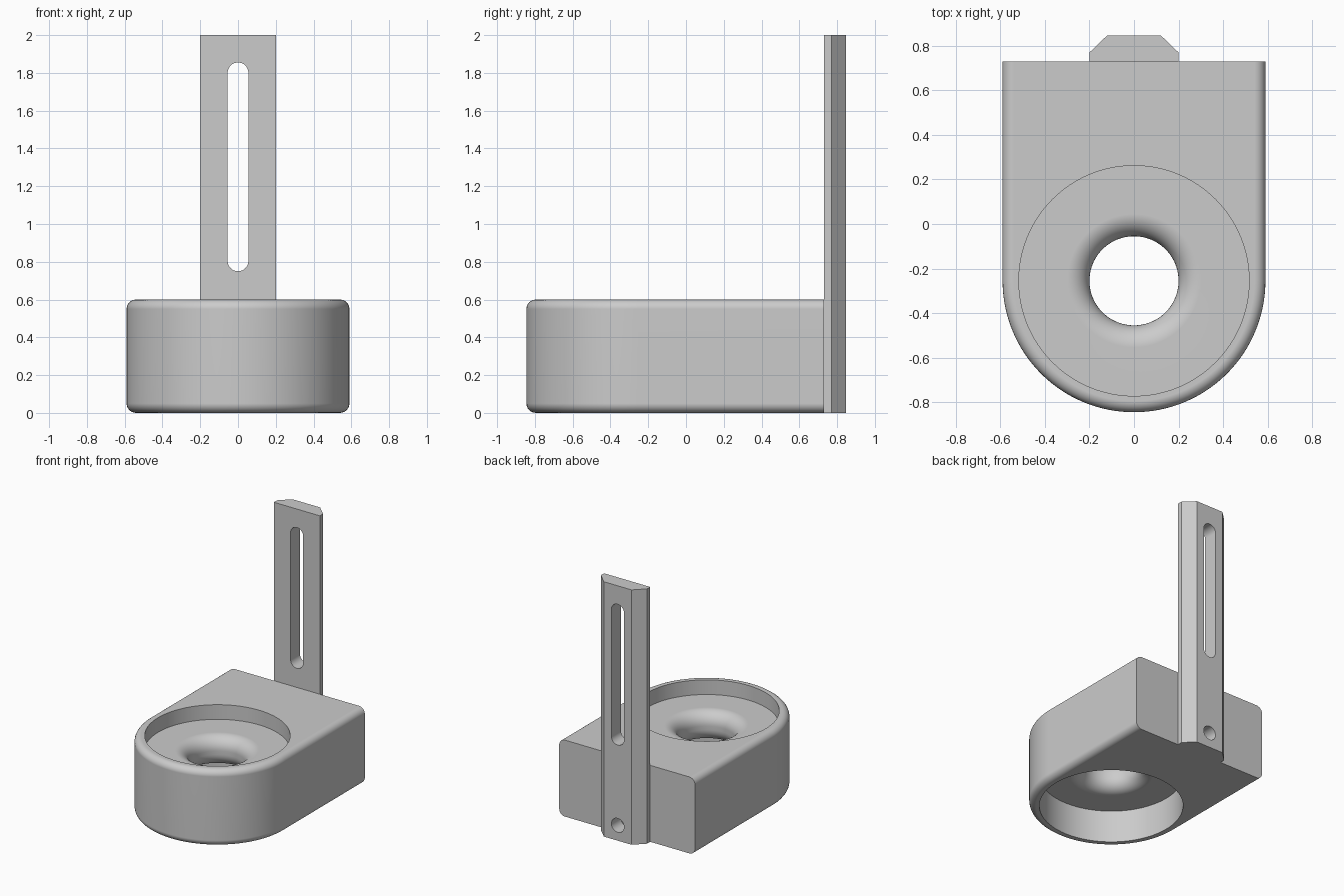
import bpy, bmesh
from math import pi, sin, cos, radians

if "Cube" in bpy.data.objects:
    bpy.data.objects.remove(bpy.data.objects["Cube"], do_unlink=True)

CY = -0.255      # centre of the round end
BACK = 0.73      # flat back of the body
HEIGHT = 0.6
RADIUS = 0.59

grey = bpy.data.materials.new("plain grey")
grey.use_nodes = True
grey.diffuse_color = (0.6, 0.6, 0.6, 1)
grey.node_tree.nodes["Principled BSDF"].inputs["Base Color"].default_value = (0.6, 0.6, 0.6, 1)


def loft(name, rings, wrap=False):
    """Skin a list of closed rings; cap the ends unless the rings wrap round."""
    bm = bmesh.new()
    rows = [[bm.verts.new(p) for p in ring] for ring in rings]
    n = len(rows[0])
    pairs = list(zip(rows, rows[1:]))
    if wrap:
        pairs.append((rows[-1], rows[0]))
    else:
        bm.faces.new(rows[0])
        bm.faces.new(rows[-1])
    for a, b in pairs:
        for i in range(n):
            j = (i + 1) % n
            bm.faces.new((a[i], a[j], b[j], b[i]))
    bmesh.ops.remove_doubles(bm, verts=bm.verts, dist=1e-6)
    bmesh.ops.recalc_face_normals(bm, faces=bm.faces)
    mesh = bpy.data.meshes.new(name)
    bm.to_mesh(mesh)
    bm.free()
    mesh.materials.append(grey)
    obj = bpy.data.objects.new(name, mesh)
    bpy.context.collection.objects.link(obj)
    return obj


def select(obj):
    bpy.ops.object.select_all(action='DESELECT')
    obj.select_set(True)
    bpy.context.view_layer.objects.active = obj


def cut(obj, cutter):
    mod = obj.modifiers.new("cut", 'BOOLEAN')
    mod.operation = 'DIFFERENCE'
    mod.solver = 'EXACT'
    mod.object = cutter
    select(obj)
    bpy.ops.object.modifier_apply(modifier=mod.name)
    bpy.data.objects.remove(cutter, do_unlink=True)


def finish(obj):
    select(obj)
    bpy.ops.object.shade_smooth_by_angle(angle=radians(30))
    mod = obj.modifiers.new("clean shading", 'WEIGHTED_NORMAL')
    mod.keep_sharp = True


def arc(cx, cz, r, start, end, steps):
    return [(cx + r * cos(radians(start + (end - start) * i / steps)),
             cz + r * sin(radians(start + (end - start) * i / steps)))
            for i in range(steps + 1)]


# Body: D-shaped outline with rounded top and bottom rims, flat back
def outline(r, z, steps=64):
    ring = [(x, y, z) for x, y in arc(0, CY, r, 180, 360, steps)]
    return ring + [(r, BACK, z), (-r, BACK, z)]


FILLET = 0.05
rim = arc(RADIUS - FILLET, FILLET, FILLET, -90, 0, 6)
rim += arc(RADIUS - FILLET, HEIGHT - FILLET, FILLET, 0, 90, 6)
body = loft("body", [outline(r, z) for r, z in rim])

# Upper and lower pockets joined by a hole with rounded lips
POCKET, HOLE, LIP = 0.517, 0.2, 0.1
FLOOR_LOW, FLOOR_HIGH = 0.255, 0.485
profile = [(0, -0.2), (POCKET, -0.2), (POCKET, FLOOR_LOW)]
profile += arc(HOLE + LIP, FLOOR_LOW + LIP, LIP, 270, 180, 10)
profile += arc(HOLE + LIP, FLOOR_HIGH - LIP, LIP, 180, 90, 10)
profile += [(POCKET, FLOOR_HIGH), (POCKET, 0.8), (0, 0.8)]
SIDES = 96
spin = [[(r * cos(2 * pi * k / SIDES), CY + r * sin(2 * pi * k / SIDES), z)
         for r, z in profile] for k in range(SIDES)]
cut(body, loft("pocket_cutter", spin, wrap=True))
finish(body)

# Upright bar with chamfered back edges
half = [(0.2, BACK), (0.2, 0.77), (0.12, 0.847)]
section = half + [(-x, y) for x, y in reversed(half)]
bar = loft("upright_bar", [[(x, y, z) for x, y in section] for z in (0, 2)])


# Long slot and small round hole through the bar
def slot_cutter(low, high, r=0.055):
    shape = arc(0, high, r, 0, 180, 16) + arc(0, low, r, 180, 360, 16)
    if low == high:
        shape = arc(0, low, r, 0, 360, 32)[:-1]
    return loft("slot_cutter", [[(x, y, z) for x, z in shape] for y in (0.6, 1.0)])


cut(bar, slot_cutter(0.805, 1.8))
cut(bar, slot_cutter(0.12, 0.12))
finish(bar)
